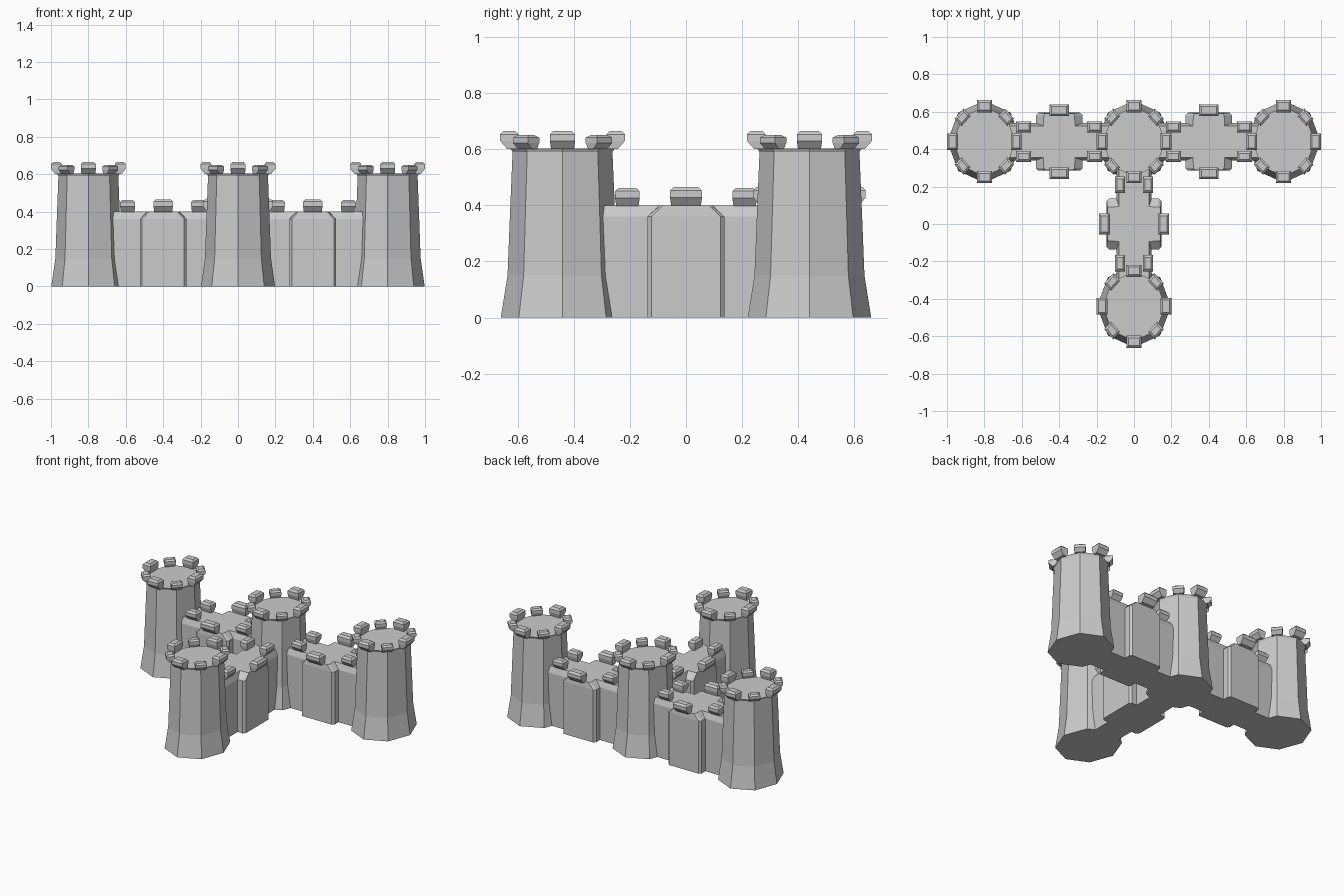
import bpy, bmesh, math
from mathutils import Matrix, Vector

if "Cube" in bpy.data.objects:
    bpy.data.objects.remove(bpy.data.objects["Cube"])


def loft(bm, rings):
    """Skin a stack of equal-count rings and cap both ends."""
    vs = [[bm.verts.new(p) for p in r] for r in rings]
    n = len(vs[0])
    for a, b in zip(vs, vs[1:]):
        for i in range(n):
            j = (i + 1) % n
            bm.faces.new((a[i], a[j], b[j], b[i]))
    bm.faces.new(vs[0][::-1])
    bm.faces.new(vs[-1])


def merlon(bm, angle, inner, outer, half, z, height, shift=0.0):
    """Battlement block overhanging the outer edge, chamfered on top."""
    rot = Matrix.Rotation(angle, 4, 'Z')
    rad = outer - inner
    levels = [(0, 0.008, outer - 0.4 * rad, half - 0.004),
              (0.45 * height, 0, outer, half),
              (0.82 * height, 0, outer, half),
              (height, 0.012, outer - 0.012, half - 0.012)]
    rings = []
    for dz, ins, out, w in levels:
        pts = [(inner + ins, -w), (out, -w), (out, w), (inner + ins, w)]
        rings.append([rot @ Vector((x, y, z + dz)) + Vector((shift, 0, 0))
                      for x, y in pts])
    loft(bm, rings)


def finish(bm, name, matrix):
    bmesh.ops.recalc_face_normals(bm, faces=bm.faces)
    bm.transform(matrix)
    me = bpy.data.meshes.new(name)
    bm.to_mesh(me)
    bm.free()
    ob = bpy.data.objects.new(name, me)
    bpy.context.collection.objects.link(ob)


def tower(name, x, y):
    place = Matrix.Translation((x, y, 0)) @ Matrix.Diagonal((0.9, 1, 1, 1))
    # flared octagonal shaft with a thin lip
    bm = bmesh.new()
    profile = [(0.22, 0), (0.196, 0.15), (0.186, 0.4), (0.178, 0.59), (0.186, 0.603)]
    loft(bm, [[(r * math.cos(k * math.pi / 4), r * math.sin(k * math.pi / 4), z)
               for k in range(8)] for r, z in profile])
    finish(bm, name, place)
    # ring of eight battlements, larger on the axes
    bm = bmesh.new()
    for k in range(8):
        a = k * math.pi / 4
        if k % 2 == 0:
            merlon(bm, a, 0.157, 0.222, 0.045, 0.6, 0.065)
        else:
            merlon(bm, a, 0.155, 0.212, 0.038, 0.6, 0.05)
    finish(bm, name + "_battlements", place)


def mirror_quarter(q, z):
    """Turn a first-quadrant outline into a full symmetric ring."""
    right = [(x, -y) for x, y in q[::-1]] 
    pts = q + [(-x, y) for x, y in q[::-1]] + [(-x, -y) for x, y in q] + right
    return [(x, y, z) for x, y in pts]


def wall(name, matrix):
    # wide middle with narrower necks running into the towers
    low = [(0.28, 0.10), (0.125, 0.10), (0.125, 0.14), (0.112, 0.155)]
    top = [(0.28, 0.085), (0.085, 0.085), (0.082, 0.14), (0.075, 0.15)]
    bm = bmesh.new()
    loft(bm, [mirror_quarter(low, 0), mirror_quarter(low, 0.36), mirror_quarter(top, 0.4)])
    finish(bm, name, matrix)
    # battlements: one large in the middle, small ones on the necks
    bm = bmesh.new()
    for a in (math.pi / 2, -math.pi / 2):
        merlon(bm, a, 0.137, 0.2, 0.052, 0.397, 0.068)
        for s in (-0.19, 0.19):
            merlon(bm, a, 0.05, 0.108, 0.04, 0.397, 0.065, s)
    finish(bm, name + "_battlements", matrix)


# four towers
for name, x, y in (("left_tower", -0.8, 0.44), ("centre_tower", 0, 0.44),
                   ("right_tower", 0.8, 0.44), ("front_tower", 0, -0.44)):
    tower(name, x, y)

# three connecting walls
wall("left_wall", Matrix.Translation((-0.4, 0.44, 0)))
wall("right_wall", Matrix.Translation((0.4, 0.44, 0)))
wall("front_wall", Matrix.Rotation(math.pi / 2, 4, 'Z') @ Matrix.Diagonal((1.1, 0.94, 1, 1)))
